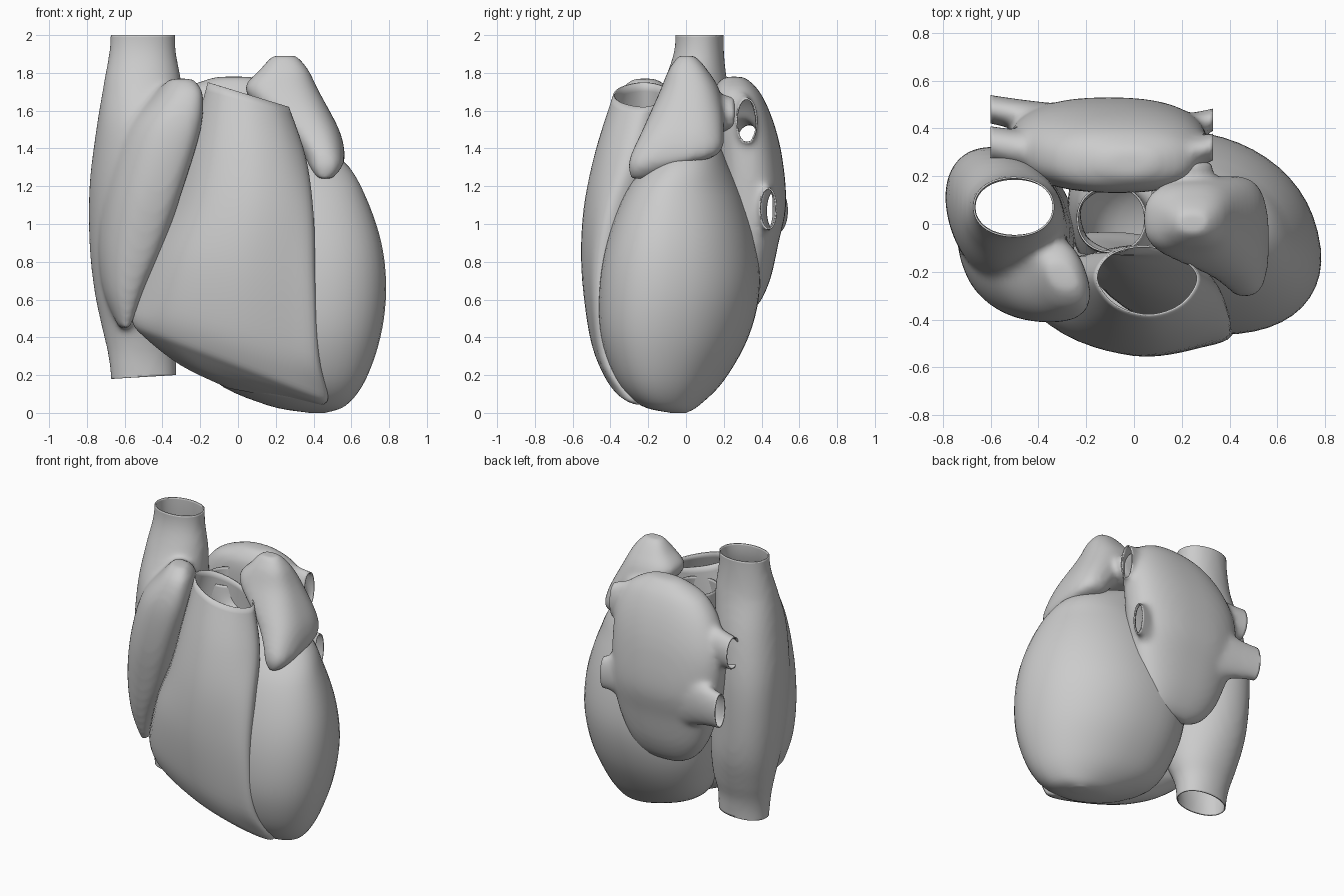
import bpy, bmesh
from math import cos, sin, pi, radians

if "Cube" in bpy.data.objects:
    bpy.data.objects.remove(bpy.data.objects["Cube"])

N = 48


def spline(rows, steps=5):
    """Catmull-Rom interpolation of parameter rows."""
    out = []
    for i in range(len(rows) - 1):
        q = [rows[max(0, min(len(rows) - 1, i + k))] for k in (-1, 0, 1, 2)]
        for s in range(steps):
            t = s / steps
            out.append([b + .5 * t * (c - a + t * (2*a - 5*b + 4*c - d + t * (3*(b - c) + d - a)))
                        for a, b, c, d in zip(*q)])
    return out + [list(rows[-1])]


def oval(row, p=2.0, shear=0.0):
    """Ring from (z, xmin, xmax, ymin, ymax)."""
    z, x0, x1, y0, y1 = row
    pts = []
    for k in range(N):
        c, s = cos(2*pi*k/N), sin(2*pi*k/N)
        u = abs(c) ** (2/p) * (1 if c > 0 else -1)
        v = abs(s) ** (2/p) * (1 if s > 0 else -1)
        m = (1 + shear * shear) ** .5
        pts.append(((x0+x1)/2 + (x1-x0)/2 * (u - shear*v) / m, (y0+y1)/2 + (y1-y0)/2*v, z))
    return pts


def crescent(row):
    """Ring from (xl, xr, zl, zr, yfront, yl, yr, yback)."""
    xl, xr, zl, zr, yf, yl, yr, yb = row
    ctrl = [(0, yl), (.18, yl + .72*(yf-yl)), (.52, yf), (.84, yf + .3*(yr-yf)),
            (1, yr), (.85, yr + .62*(yb-yr)), (.5, yb), (.14, yl + .75*(yb-yl))]
    pts = []
    for i in range(8):
        for t, y in spline([ctrl[(i+k) % 8] for k in (-1, 0, 1, 2)], 6)[6:12]:
            pts.append((xl + t*(xr-xl), y, zl + t*(zr-zl)))
    return pts


def add_loft(bm, rings, cap_start=True, cap_end=True):
    vs = [[bm.verts.new(p) for p in r] for r in rings]
    n = len(rings[0])
    for a, b in zip(vs, vs[1:]):
        for k in range(n):
            bm.faces.new((a[k], a[(k+1) % n], b[(k+1) % n], b[k]))
    if cap_start:
        bm.faces.new(vs[0][::-1])
    if cap_end:
        bm.faces.new(vs[-1])


def finish(name, bm, fuse=False, cuts=(), wall=0.0, soft=8):
    """Make the object; optionally fuse shells, slice the ends open and thicken."""
    bmesh.ops.recalc_face_normals(bm, faces=bm.faces)
    me = bpy.data.meshes.new(name)
    bm.to_mesh(me)
    bm.free()
    ob = bpy.data.objects.new(name, me)
    bpy.context.collection.objects.link(ob)
    if fuse:
        m = ob.modifiers.new("fuse", 'REMESH')
        m.mode, m.voxel_size = 'VOXEL', .018
        m = ob.modifiers.new("soften", 'SMOOTH')
        m.iterations, m.factor = soft, .5
        dg = bpy.context.evaluated_depsgraph_get()
        ob.data = bpy.data.meshes.new_from_object(ob.evaluated_get(dg))
        ob.modifiers.clear()
        b2 = bmesh.new()
        b2.from_mesh(ob.data)
        for co, no in cuts:
            bmesh.ops.bisect_plane(b2, geom=b2.verts[:] + b2.edges[:] + b2.faces[:],
                                   plane_co=co, plane_no=no, clear_outer=True)
        b2.to_mesh(ob.data)
        b2.free()
    if wall:
        m = ob.modifiers.new("wall", 'SOLIDIFY')
        m.thickness, m.offset = wall, -1
    bpy.context.view_layer.objects.active = ob
    bpy.ops.object.select_all(action='DESELECT')
    ob.select_set(True)
    bpy.ops.object.shade_smooth_by_angle(angle=radians(50))
    return ob


# Left ventricle, narrowing into the open aortic root
bm = bmesh.new()
lv = [(0, .38, .46, -.08, 0), (.04, .16, .57, -.24, .07), (.17, -.12, .67, -.37, .2),
      (.4, -.23, .75, -.45, .33), (.65, -.27, .78, -.46, .39), (.9, -.27, .755, -.42, .37),
      (1.15, -.24, .67, -.33, .30), (1.33, -.23, .56, -.21, .22), (1.44, -.24, .36, -.14, .18),
      (1.52, -.24, .1, -.13, .16), (1.64, -.24, .05, -.12, .16)]
add_loft(bm, [oval(r, 2.2, .2 if r[0] < 1.2 else .2 * max(0, (1.5 - r[0]) / .3))
              for r in spline(lv)], True, False)
finish("left_ventricle", bm, wall=.008)

# Right ventricle, crescent wrapped on the front, open at the pulmonary outlet
bm = bmesh.new()
rv = [(-.05, .3, .13, .065, -.24, -.17, -.17, -.1), (-.3, .42, .25, .045, -.32, -.16, -.22, -.06),
      (-.5, .46, .405, .05, -.40, -.16, -.27, -.04), (-.56, .475, .49, .1, -.455, -.16, -.31, -.04),
      (-.545, .43, .62, .3, -.51, -.15, -.42, -.08), (-.47, .41, .85, .7, -.55, -.16, -.45, -.12),
      (-.35, .40, 1.12, 1.05, -.54, -.18, -.40, -.12), (-.25, .36, 1.42, 1.35, -.48, -.22, -.30, -.09),
      (-.16, .27, 1.75, 1.62, -.385, -.23, -.23, -.09)]
add_loft(bm, [crescent(r) for r in spline(rv)], True, False)
finish("right_ventricle", bm, wall=.008)

# Right atrium: both great veins plus the front ear, fused
bm = bmesh.new()
ra = [(.1, -.67, -.33, -.05, .19), (.2, -.675, -.325, -.055, .195), (.32, -.69, -.32, -.07, .21),
      (.45, -.72, -.28, -.11, .25), (.65, -.76, -.25, -.2, .3), (.9, -.785, -.25, -.28, .32),
      (1.2, -.785, -.26, -.29, .32), (1.5, -.75, -.28, -.24, .28), (1.75, -.71, -.30, -.12, .22),
      (1.93, -.68, -.33, -.06, .2), (2.1, -.675, -.325, -.06, .2)]
add_loft(bm, [oval(r, 2.1, .3 * max(0, 1 - ((r[0] - 1) / .75) ** 2)) for r in spline(ra)])
ear = [(.45, -.63, -.57, -.22, -.08), (.65, -.71, -.505, -.29, 0), (.9, -.73, -.40, -.35, 0),
       (1.2, -.69, -.295, -.40, 0), (1.5, -.60, -.205, -.41, 0), (1.69, -.44, -.19, -.36, -.06),
       (1.77, -.36, -.24, -.28, -.16)]
add_loft(bm, [oval(r, 2.5, .4) for r in spline(ear)])
finish("right_atrium", bm, True, [((0, 0, 2), (0, 0, 1)), ((-.5, 0, .19), (.06, 0, -1))], .008, 14)

# Left atrium with four short flared open vein stubs
bm = bmesh.new()
la = [(.54, -.18, .06, .28, .35), (.60, -.29, .15, .23, .40), (.72, -.38, .22, .19, .45),
      (.9, -.45, .28, .17, .49), (1.1, -.51, .30, .15, .53), (1.35, -.52, .31, .14, .51),
      (1.55, -.45, .30, .13, .46), (1.70, -.32, .23, .14, .39), (1.78, -.12, .08, .2, .31)]
add_loft(bm, [oval(r, 2.4) for r in spline(la)])
for side, y, z, ry, rz in ((-1, .35, 1.42, .075, .11), (-1, .495, 1.07, .06, .12),
                           (1, .345, 1.55, .055, .115), (1, .46, 1.08, .045, .11)):
    x0, x1 = (-.25, -.68) if side < 0 else (.1, .42)
    rings = []
    for i in range(9):
        t = i / 8
        f = 1 + .9 * (1 - t) ** 2
        rings.append([(x0 + t*(x1-x0), y - .08*(1-t) + (1 + .4*(1-t)**2)*ry*cos(2*pi*k/24),
                       z + f*rz*sin(2*pi*k/24)) for k in range(24)])
    add_loft(bm, rings)
finish("left_atrium", bm, True, [((-.6, 0, 0), (-1, 0, 0)), ((.33, 0, 0), (1, 0, 0))], .008, 12)

# Left atrial ear drooping over the left ventricle
bm = bmesh.new()
cap = [(1.24, .42, .5, -.29, -.19), (1.30, .38, .55, -.305, -.04), (1.37, .34, .565, -.29, .17),
       (1.5, .24, .535, -.23, .2), (1.7, .04, .43, -.14, .18), (1.82, .12, .37, -.09, .11),
       (1.89, .18, .31, -.04, .05)]
add_loft(bm, [oval(r, 2.6) for r in spline(cap)])
# neck joining the ear to the left atrium
add_loft(bm, [[(.2 + .13*cos(2*pi*k/24), y, 1.58 + .1*sin(2*pi*k/24)) for k in range(24)]
              for y in (.05, .12, .19, .26)])
finish("left_atrial_ear", bm, True)
